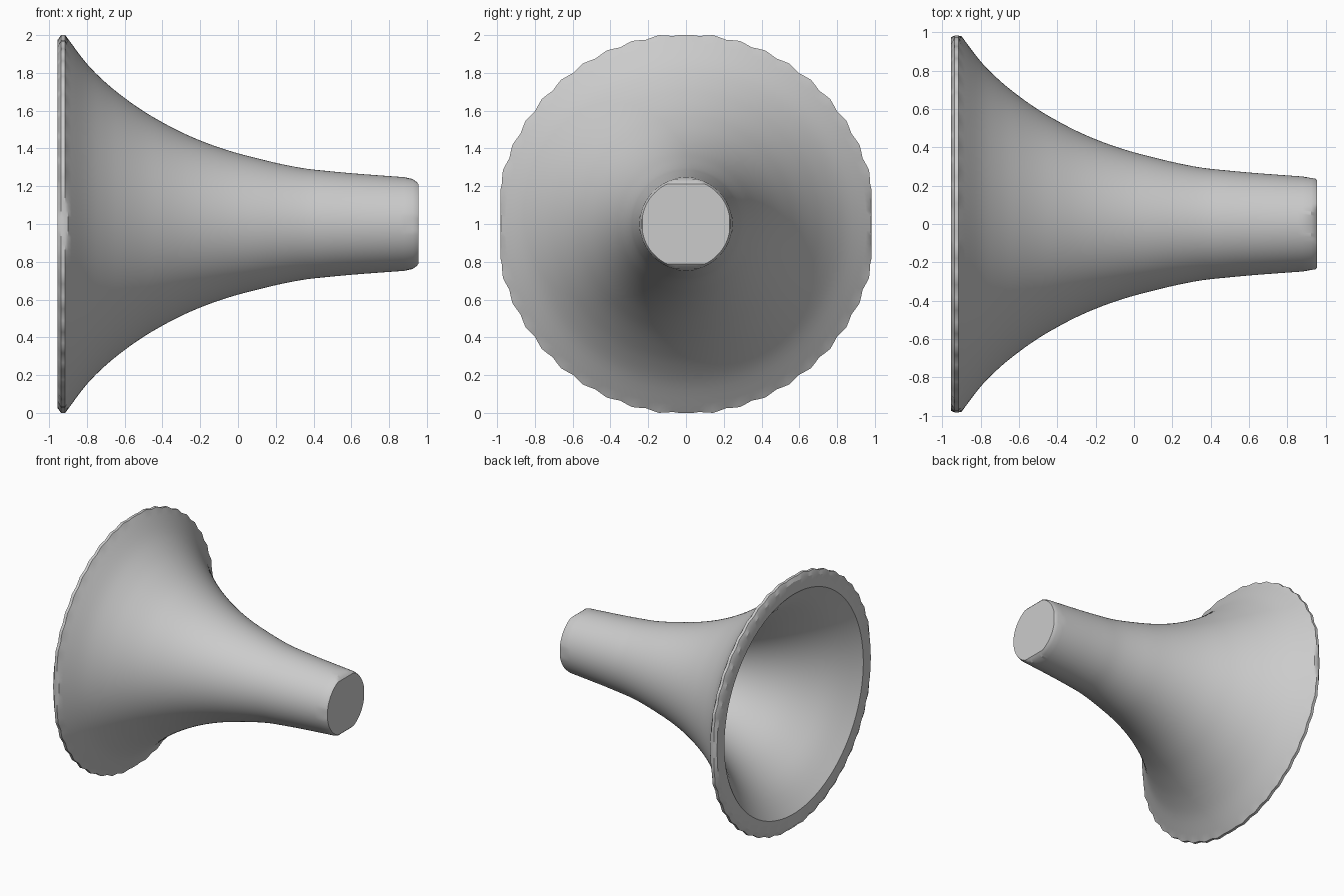
import bpy, bmesh
from math import sin, cos, pi, tau

cube = bpy.data.objects.get("Cube")
if cube:
    bpy.data.objects.remove(cube, do_unlink=True)

SEGMENTS = 176
SCALLOPS = 44
AXIS_Z = 1.0

# Outer flare from the rim to the narrow end: (x, radius)
outer = [(-0.9, 0.98), (-0.8, 0.848), (-0.7, 0.748), (-0.6, 0.667), (-0.5, 0.597),
         (-0.4, 0.538), (-0.3, 0.486), (-0.2, 0.442), (-0.1, 0.405), (0.0, 0.374),
         (0.12, 0.343), (0.24, 0.315), (0.36, 0.293), (0.48, 0.28),
         (0.61, 0.268), (0.74, 0.258), (0.88, 0.248)]
# Hollow bore from its closed end back to the mouth
bore = [(0.86, 0.16), (0.7, 0.17), (0.55, 0.182), (0.4, 0.198), (0.2, 0.228),
        (0.0, 0.277), (-0.2, 0.34), (-0.4, 0.43), (-0.6, 0.548),
        (-0.8, 0.708), (-0.955, 0.878)]


def smooth_profile(points, steps=4):
    """Catmull-Rom interpolation through the profile points."""
    padded = [points[0]] + points + [points[-1]]
    result = []
    for a, b, c, d in zip(padded, padded[1:], padded[2:], padded[3:]):
        for i in range(steps):
            t = i / steps
            result.append(tuple(
                0.5 * (2 * q + (r - p) * t + (2 * p - 5 * q + 4 * r - s) * t ** 2
                       + (3 * q - p - 3 * r + s) * t ** 3)
                for p, q, r, s in zip(a, b, c, d)))
    return result + [points[-1]]


def clamp(value, limit):
    return max(-limit, min(limit, value))


bm = bmesh.new()


def ring(x, radius, ripple=0.0, limit_y=0.983, limit_z=1.0):
    """Ring around the x axis, optionally rippled and flattened at its sides."""
    verts = []
    for i in range(SEGMENTS):
        angle = tau * i / SEGMENTS
        r = radius * (1 + ripple * cos(SCALLOPS * angle))
        verts.append(bm.verts.new((x, clamp(r * cos(angle), limit_y),
                                   AXIS_Z + clamp(r * sin(angle), limit_z))))
    return verts


# Scalloped rim, flare, and blunt closed end
rings = [ring(-0.955, 0.972, 0.003), ring(-0.937, 1.004, 0.006),
         ring(-0.915, 1.004, 0.006)]
rings += [ring(x, r) for x, r in smooth_profile(outer)]
rings += [ring(0.925, 0.245, 0, 0.24, 0.238),
          ring(0.945, 0.239, 0, 0.237, 0.223),
          ring(0.955, 0.234, 0, 0.23, 0.212)]
bm.faces.new(rings[-1])

# Bore surface with its end wall
inner_rings = [ring(x, r) for x, r in smooth_profile(bore)]
bm.faces.new(inner_rings[0])


def bridge(loops):
    for first, second in zip(loops, loops[1:]):
        for i in range(SEGMENTS):
            j = (i + 1) % SEGMENTS
            bm.faces.new((first[i], first[j], second[j], second[i]))


# Skins, and the flat lip that joins them at the mouth
for loops in (rings, inner_rings, [inner_rings[-1], rings[0]]):
    bridge(loops)

bmesh.ops.recalc_face_normals(bm, faces=bm.faces)
mesh = bpy.data.meshes.new("horn_bell")
bm.to_mesh(mesh)
bm.free()
horn = bpy.data.objects.new("horn_bell", mesh)
bpy.context.collection.objects.link(horn)

# Smooth flare with crisp rim and end edges
bpy.ops.object.select_all(action='DESELECT')
horn.select_set(True)
bpy.context.view_layer.objects.active = horn
bpy.ops.object.shade_smooth_by_angle(angle=pi / 6)
